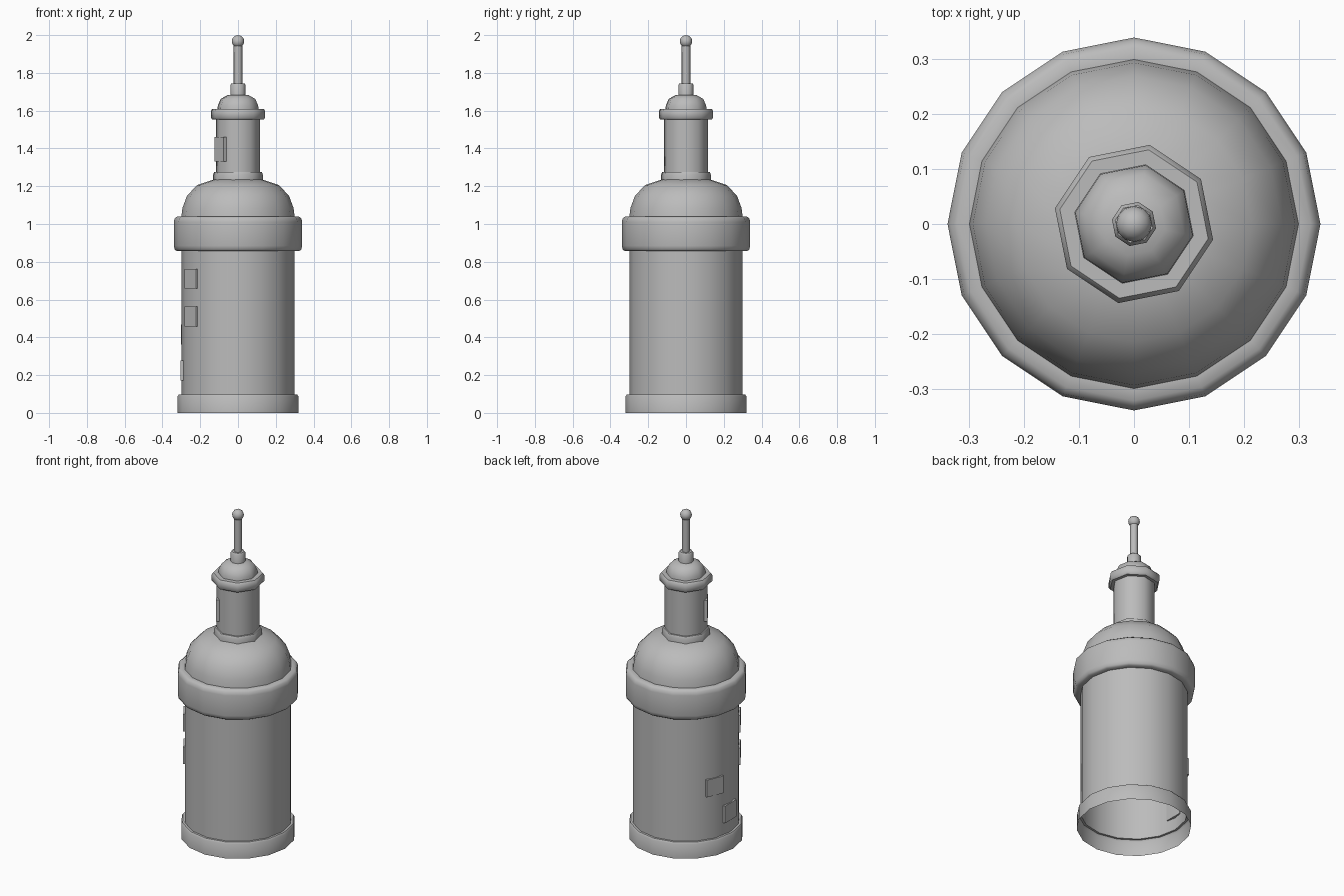
import bpy, bmesh, math
from mathutils import Matrix

old = bpy.data.objects.get("Cube")
if old:
    bpy.data.objects.remove(old)

grey = bpy.data.materials.new("plain_grey")
grey.use_nodes = True
grey.diffuse_color = (0.5, 0.5, 0.5, 1)
grey.node_tree.nodes["Principled BSDF"].inputs["Base Color"].default_value = (0.5, 0.5, 0.5, 1)


def finish(name, bm, smooth=True):
    bmesh.ops.recalc_face_normals(bm, faces=bm.faces)
    mesh = bpy.data.meshes.new(name)
    bm.to_mesh(mesh)
    bm.free()
    mesh.materials.append(grey)
    obj = bpy.data.objects.new(name, mesh)
    bpy.context.collection.objects.link(obj)
    if smooth:
        bpy.ops.object.select_all(action='DESELECT')
        obj.select_set(True)
        bpy.context.view_layer.objects.active = obj
        bpy.ops.object.shade_smooth_by_angle(angle=math.radians(50))
    return obj


def lathe(name, profile, sides=16, turn=0.0):
    """Spin an (r, z) profile round the z axis, listed from bottom to top."""
    bm = bmesh.new()
    rings = []
    for r, z in profile:
        if r == 0:
            rings.append([bm.verts.new((0, 0, z))] * sides)
            continue
        angles = [math.radians(turn) + math.tau * i / sides for i in range(sides)]
        rings.append([bm.verts.new((r * math.cos(a), r * math.sin(a), z)) for a in angles])
    for low, high in zip(rings, rings[1:]):
        for i in range(sides):
            j = (i + 1) % sides
            corners = list(dict.fromkeys([low[i], low[j], high[j], high[i]]))
            bm.faces.new(corners)
    obj = finish(name, bm)
    # Keep open shells facing outward
    if sum(p.normal.dot(p.center * 1) for p in obj.data.polygons if abs(p.normal.z) < 0.5) < 0:
        obj.data.flip_normals()
    return obj


def window(name, angle, radius, z, width, height, depth=0.02):
    """Flat block set into the wall, its face at the given radius."""
    bm = bmesh.new()
    place = (Matrix.Rotation(math.radians(angle), 4, 'Z')
             @ Matrix.Translation((radius - depth / 2, 0, z))
             @ Matrix.Diagonal((depth, width, height, 1)))
    bmesh.ops.create_cube(bm, size=1, matrix=place)
    finish(name, bm, smooth=False)


# Main drum, open underneath
lathe("base_ring", [(0.32, 0), (0.32, 0.088), (0.313, 0.098), (0.3, 0.098)])
lathe("body_wall", [(0.3, 0.098), (0.3, 0.86)])
lathe("gallery_band", [(0.3, 0.857), (0.325, 0.857), (0.335, 0.865), (0.34, 0.885),
                       (0.34, 1.01), (0.335, 1.03), (0.322, 1.04), (0.3, 1.04)])
lathe("main_dome", [(0.3, 1.04), (0.294, 1.085), (0.27, 1.15), (0.215, 1.207),
                    (0.13, 1.235), (0, 1.245)])

# Eight-sided turret
TURN = -11.25
lathe("turret_collar", [(0.134, 1.225), (0.134, 1.262), (0.128, 1.275), (0.11, 1.275)], 8, TURN)
lathe("turret_wall", [(0.119, 1.23), (0.119, 1.56)], 8, TURN)
lathe("turret_cornice", [(0.11, 1.553), (0.138, 1.553), (0.147, 1.563), (0.147, 1.598),
                         (0.138, 1.61), (0.1, 1.61)], 8, TURN)
lathe("turret_dome", [(0.111, 1.6), (0.109, 1.627), (0.093, 1.662), (0.058, 1.682),
                      (0, 1.688)], 8, TURN)

# Finial
lathe("finial_socket", [(0.041, 1.67), (0.041, 1.737), (0.035, 1.745), (0, 1.745)], 8, TURN)
lathe("finial_rod", [(0.023, 1.73), (0.023, 1.96)], 8, TURN)
ball = [(0.033 * math.cos(a), 1.967 + 0.033 * math.sin(a))
        for a in (math.pi * (i / 8 - 0.5) for i in range(1, 8))]
lathe("finial_ball", [(0, 1.934)] + ball + [(0, 2.0)], 12)

# Windows climbing the drum, and one on the turret
for i, (angle, z) in enumerate([(180, 0.225), (157.5, 0.415), (213.75, 0.51), (213.75, 0.71)]):
    window(f"drum_window_{i + 1}", angle, 0.304, z, 0.11, 0.105)
window("turret_window", 213.75, 0.121, 1.395, 0.085, 0.13)
